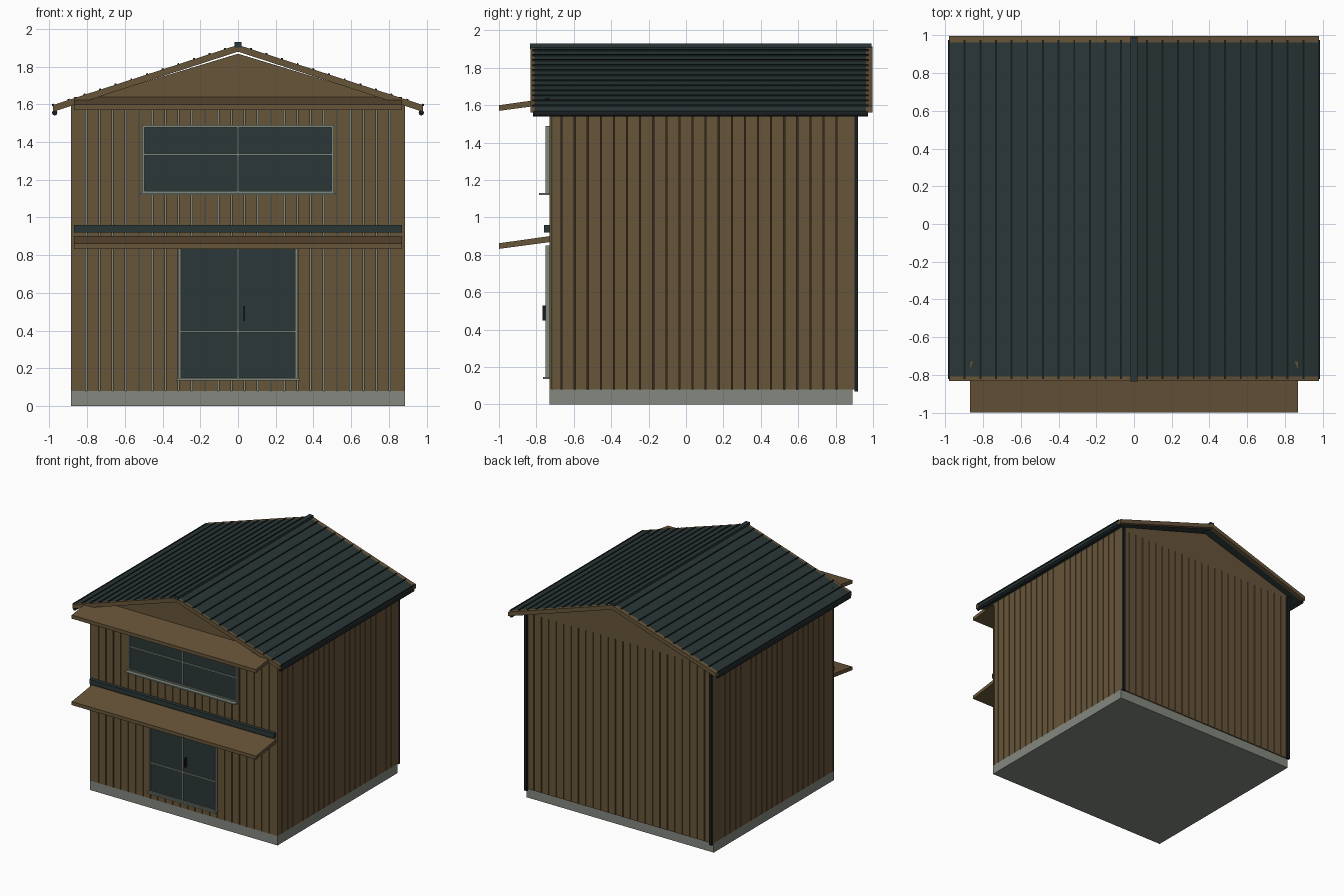
import bpy
import bmesh
from mathutils import Matrix, Vector

cube = bpy.data.objects.get("Cube")
if cube:
    bpy.data.objects.remove(cube, do_unlink=True)


def material(name, rgb):
    m = bpy.data.materials.new(name)
    m.use_nodes = True
    colour = tuple((c / 255) ** 2.2 for c in rgb) + (1.0,)
    m.diffuse_color = colour
    bsdf = m.node_tree.nodes["Principled BSDF"]
    bsdf.inputs["Base Color"].default_value = colour
    return m


WOOD = material("brown timber", (103, 85, 60))
GROOVE = material("dark groove", (58, 46, 33))
ROOF = material("dark slate metal", (46, 57, 57))
SEAM = material("roof seam", (29, 36, 36))
PIPE = material("black gutter", (30, 35, 37))
GLASS = material("dark glass", (48, 58, 58))
FRAME = material("grey green frame", (126, 134, 124))
STONE = material("grey concrete", (130, 135, 126))


def finish(name, bm, *mats):
    bmesh.ops.recalc_face_normals(bm, faces=bm.faces)
    mesh = bpy.data.meshes.new(name)
    bm.to_mesh(mesh)
    bm.free()
    for m in mats:
        mesh.materials.append(m)
    ob = bpy.data.objects.new(name, mesh)
    bpy.context.collection.objects.link(ob)
    return ob


def boxes(name, mat, *spans):
    """One object from boxes given as (x0, x1, y0, y1, z0, z1)."""
    bm = bmesh.new()
    for x0, x1, y0, y1, z0, z1 in spans:
        centre = Vector((x0 + x1, y0 + y1, z0 + z1)) / 2
        size = Matrix.Diagonal((x1 - x0, y1 - y0, z1 - z0, 1))
        bmesh.ops.create_cube(bm, size=1, matrix=Matrix.Translation(centre) @ size)
    return finish(name, bm, mat)


def prism(name, mat, profile, lo, hi, axis="y"):
    """Extrude an (x, z) profile along y, or a (y, z) profile along x."""
    bm = bmesh.new()
    place = (lambda a, b: (a, lo, b)) if axis == "y" else (lambda a, b: (lo, a, b))
    face = bm.faces.new([bm.verts.new(place(a, b)) for a, b in profile])
    out = bmesh.ops.extrude_face_region(bm, geom=[face])
    step = (0, hi - lo, 0) if axis == "y" else (hi - lo, 0, 0)
    verts = [v for v in out["geom"] if isinstance(v, bmesh.types.BMVert)]
    bmesh.ops.translate(bm, verts=verts, vec=step)
    return finish(name, bm, mat)


W, FRONT, BACK = 0.885, -0.73, 0.90       # wall half width and end planes
BASE, EAVE = 0.08, 1.58                   # wall bottom and top
PITCH, GAP, SKIN = 0.07, 0.006, 0.015     # cladding spacing, groove, thickness


def splits(lo, hi):
    """Board intervals separated by narrow grooves, centred on zero."""
    n = int(2 / PITCH)
    cuts = [(i + 0.5) * PITCH for i in range(-n, n)]
    cuts = [c for c in cuts if lo + 0.02 < c < hi - 0.02]
    starts = [lo] + [c + GAP / 2 for c in cuts]
    ends = [c - GAP / 2 for c in cuts] + [hi]
    return list(zip(starts, ends))


# Foundation and wall core
boxes("foundation", STONE, (-W, W, FRONT, BACK - 0.01, 0, BASE))
boxes("wall_core", GROOVE,
      (-W + SKIN, W - SKIN, FRONT + SKIN, BACK - SKIN, BASE, EAVE))
boxes("front_backing", FRAME,
      (-W + SKIN, W - SKIN, FRONT + SKIN - 0.002, FRONT + SKIN, BASE, EAVE))

# Vertical board cladding
ends = splits(-W, W)
sides = splits(FRONT + SKIN, BACK - SKIN)
boxes("front_cladding", WOOD,
      *[(a, b, FRONT, FRONT + SKIN - 0.002, BASE, EAVE) for a, b in ends])
boxes("back_cladding", WOOD,
      *[(a, b, BACK - SKIN, BACK, BASE, EAVE) for a, b in ends])
for side, s in (("left", 1), ("right", -1)):
    x0, x1 = sorted((s * (W - SKIN), s * W))
    boxes(side + "_cladding", WOOD,
          *[(x0, x1, a, b, BASE, EAVE + 0.02) for a, b in sides])

# Gable ends
gable = [(-W, EAVE), (W, EAVE), (W, 1.60), (0, 1.868), (-W, 1.60)]
prism("front_gable", WOOD, gable, FRONT, FRONT + 0.03)
prism("back_gable", WOOD, gable, BACK - 0.03, BACK)

# Roof sheet with timber barge boards at both ends
SLOPE, HALF, RIDGE = 0.325, 0.98, 1.915


def chevron(half, top, depth):
    low = top - SLOPE * half
    return [(-half, low), (0, top), (half, low),
            (half, low - depth), (0, top - depth), (-half, low - depth)]


prism("roof", ROOF, chevron(HALF, RIDGE, 0.028), -0.81, 0.963)
prism("front_barge_board", WOOD, chevron(HALF, RIDGE, 0.036), -0.832, -0.81)
prism("back_barge_board", WOOD, chevron(HALF, RIDGE, 0.036), 0.963, 0.998)

# Roof seams parallel to the ridge, and the ridge cap
for side, s in (("left", 1), ("right", -1)):
    for i in range(12):
        x = 0.068 + i * 0.083
        z = RIDGE - SLOPE * x
        d = 0.005
        prism(f"{side}_roof_seam_{i + 1}", SEAM,
              [(s * (x - d), z + d * SLOPE - 0.004), (s * (x - d), z + 0.007),
               (s * (x + d), z + 0.005), (s * (x + d), z - d * SLOPE - 0.004)],
              -0.822, 0.975)
boxes("ridge_cap", ROOF, (-0.019, 0.019, -0.835, 0.992, 1.90, 1.93))

# Gutters and rear downpipes
for side, s in (("left", 1), ("right", -1)):
    bm = bmesh.new()
    bmesh.ops.create_cone(
        bm, cap_ends=True, segments=12, radius1=0.014, radius2=0.014, depth=1.79,
        matrix=Matrix.Translation((s * 0.972, 0.077, 1.555)) @ Matrix.Rotation(1.5708, 4, "X"))
    finish(side + "_gutter", bm, PIPE)
    x0, x1 = sorted((s * 0.86, s * W))
    boxes(side + "_downpipe", PIPE, (x0, x1, BACK, BACK + 0.02, 0.07, 1.59))

# Sloping front canopies and the band between storeys
for name, z in (("upper_canopy", 1.57), ("lower_canopy", 0.832)):
    prism(name, WOOD, [(-1, z), (FRONT, z + 0.036), (FRONT, z + 0.068), (-1, z + 0.03)],
          -0.87, 0.87, "x")
boxes("storey_band", ROOF, (-0.87, 0.87, -0.76, FRONT, 0.92, 0.96))


# Glazed openings: pane, surround, mullion, rail and sill
def opening(name, half, z0, z1, rail, t):
    y = -0.752
    boxes(name + "_glass", GLASS, (-half + t, half - t, y + 0.012, FRONT, z0 + t, z1 - t))
    boxes(name + "_frame", FRAME,
          (-half, -half + t, y, FRONT, z0, z1), (half - t, half, y, FRONT, z0, z1),
          (-half, half, y, FRONT, z1 - t, z1), (-half, half, y, FRONT, z0, z0 + t))
    boxes(name + "_bars", FRAME,
          (-0.004, 0.004, y + 0.004, FRONT, z0, z1),
          (-half + t, half - t, y + 0.002, FRONT, rail - 0.006, rail + 0.006))


opening("window", 0.51, 1.125, 1.49, 1.333, 0.014)
boxes("window_sill", FRAME, (-0.52, 0.52, -0.785, FRONT, 1.12, 1.13))
opening("door", 0.315, 0.14, 0.85, 0.395, 0.012)
boxes("door_sill", FRAME, (-0.325, 0.325, -0.765, FRONT, 0.135, 0.147))
boxes("door_handle", PIPE, (0.03, 0.037, -0.768, -0.74, 0.45, 0.53))
